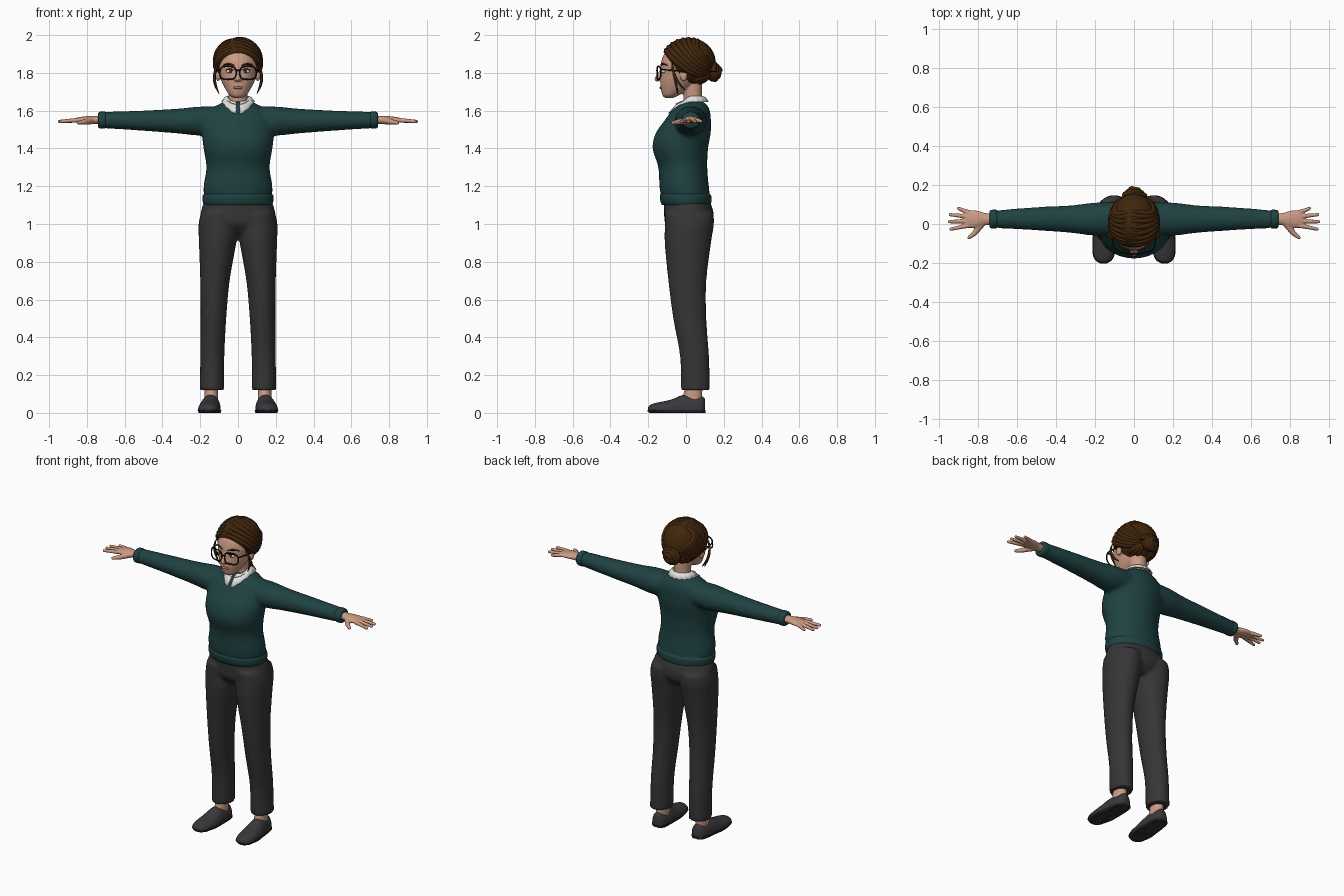
import bpy, bmesh
from math import sin, cos, pi, copysign
from mathutils import Vector, Matrix
from mathutils.geometry import interpolate_bezier

old = bpy.data.objects.get("Cube")
if old:
    bpy.data.objects.remove(old, do_unlink=True)


def material(name, *rgb):
    m = bpy.data.materials.new(name)
    m.use_nodes = True
    m.diffuse_color = (*rgb, 1)
    m.node_tree.nodes["Principled BSDF"].inputs["Base Color"].default_value = (*rgb, 1)
    return m


GREEN = material("dark green wool", .014, .054, .054)
GREY = material("charcoal cloth", .036, .036, .038)
SHOE = material("shoe grey", .04, .04, .044)
SOLE = material("sole black", .018, .018, .02)
SKIN = material("skin", .6, .33, .23)
HAIR = material("brown hair", .052, .019, .004)
WHITE = material("collar white", .75, .76, .74)
BLACK = material("frame black", .01, .008, .008)
LIP = material("lip pink", .45, .17, .14)
IRIS = material("iris brown", .08, .035, .015)
SIDES = (-1, 1)


def loft(bm, sections, axis, side=1, low=-9, high=9, sides=28, steps=5):
    """Skin ellipses (position, two centres, two radii) along an axis."""
    pts = [Vector(s) for s in sections]
    pts = [pts[0]] + pts + [pts[-1]]
    dense = []
    for a, b, c, d in zip(pts, pts[1:], pts[2:], pts[3:]):
        for k in range(steps):
            t = k / steps
            dense.append(b + ((c - a) * t + (2*a - 5*b + 4*c - d) * t**2
                              + (3*b - a - 3*c + d) * t**3) / 2)
    dense.append(pts[-1])
    rings = []
    for p, cu, cv, ru, rv in dense:
        ring = []
        for k in range(sides):
            a = 2 * pi * k / sides
            co = [cu + ru * cos(a), cv + rv * sin(a)]
            co.insert(axis, p)
            ring.append(bm.verts.new((co[0] * side, co[1], min(max(co[2], low), high))))
        rings.append(ring)
    for r, q in zip(rings, rings[1:]):
        for k in range(sides):
            n = (k + 1) % sides
            bm.faces.new((r[k], r[n], q[n], q[k]))
    bm.faces.new(rings[0])
    bm.faces.new(rings[-1])


def ball(bm, centre, radii):
    bmesh.ops.create_uvsphere(bm, u_segments=24, v_segments=16, radius=1,
                              matrix=Matrix.LocRotScale(Vector(centre), None, Vector(radii)))


def rod(bm, a, b, r1, r2):
    a, b = Vector(a), Vector(b)
    turn = (b - a).to_track_quat('Z', 'Y')
    bmesh.ops.create_cone(bm, cap_ends=True, segments=16, radius1=r1, radius2=r2,
                          depth=(b - a).length, matrix=Matrix.LocRotScale((a + b) / 2, turn, None))
    ball(bm, a, [r1] * 3)
    ball(bm, b, [r2] * 3)


def finish(name, bm, mat, voxel=0, smooth=4):
    """Make the object; a voxel size fuses its pieces into one skin."""
    bmesh.ops.recalc_face_normals(bm, faces=bm.faces[:])
    mesh = bpy.data.meshes.new(name)
    bm.to_mesh(mesh)
    bm.free()
    mesh.materials.append(mat)
    ob = bpy.data.objects.new(name, mesh)
    bpy.context.collection.objects.link(ob)
    bpy.ops.object.select_all(action='DESELECT')
    ob.select_set(True)
    bpy.context.view_layer.objects.active = ob
    bpy.ops.object.shade_smooth_by_angle(angle=.8)
    if voxel:
        m = ob.modifiers.new("fuse", 'REMESH')
        m.mode, m.voxel_size, m.use_smooth_shade = 'VOXEL', voxel, True
        ob.modifiers.new("soften", 'SMOOTH').iterations = smooth
    return ob


def tubes(name, paths, radius, mat, closed=False, taper=False):
    cu = bpy.data.curves.new(name, 'CURVE')
    cu.dimensions, cu.bevel_depth, cu.bevel_resolution = '3D', radius, 3
    cu.use_fill_caps = True
    for path in paths:
        sp = cu.splines.new('POLY')
        sp.points.add(len(path) - 1)
        sp.use_cyclic_u = closed
        for i, (pt, co) in enumerate(zip(sp.points, path)):
            pt.co = (*co, 1)
            pt.radius = max(.15, sin(pi * (i + .6) / len(path)) ** .5) if taper else 1
    cu.materials.append(mat)
    ob = bpy.data.objects.new(name, cu)
    bpy.context.collection.objects.link(ob)
    bpy.ops.object.select_all(action='DESELECT')
    ob.select_set(True)
    bpy.context.view_layer.objects.active = ob
    bpy.ops.object.convert(target='MESH')


def bend(a, b, c, d, n=14):
    return interpolate_bezier(Vector(a), Vector(b), Vector(c), Vector(d), n)


# Sweater: torso fused with both sleeves, then hem and cuffs
bm = bmesh.new()
loft(bm, [(1.13, 0, 0, .18, .13), (1.2, 0, -.01, .183, .131), (1.3, 0, -.017, .168, .13),
          (1.4, 0, -.03, .183, .147), (1.48, 0, -.015, .19, .146), (1.55, 0, .01, .18, .122),
          (1.6, 0, .025, .15, .102), (1.635, 0, .033, .1, .075), (1.65, 0, .035, .06, .05)], 2)
for s in SIDES:
    loft(bm, [(.06, .03, 1.55, .08, .07), (.2, .025, 1.545, .085, .077), (.32, .025, 1.545, .071, .066),
              (.5, .027, 1.547, .06, .054), (.7, .025, 1.55, .046, .044), (.735, .025, 1.55, .04, .04)], 0, s)
sweater = finish("sweater", bm, GREEN, .011, 8)
bm = bmesh.new()
loft(bm, [(1.1, 0, .002, .178, .127), (1.115, 0, 0, .186, .134), (1.145, 0, -.002, .188, .137),
          (1.16, 0, -.004, .18, .13)], 2, sides=48)
finish("sweater_hem", bm, GREEN)
for s in SIDES:
    bm = bmesh.new()
    loft(bm, [(.7, .025, 1.55, .042, .04), (.708, .025, 1.55, .048, .045),
              (.732, .025, 1.55, .047, .044), (.74, .025, 1.55, .04, .037)], 0, s)
    finish("left_cuff" if s > 0 else "right_cuff", bm, GREEN)

# Trousers
bm = bmesh.new()
loft(bm, [(.95, 0, .015, .12, .08), (1, 0, .015, .19, .125), (1.06, 0, .015, .198, .131),
          (1.12, 0, .005, .18, .122)], 2)
for s in SIDES:
    loft(bm, [(.12, .138, .05, .064, .077), (.3, .136, .045, .064, .077), (.5, .13, .02, .068, .088),
              (.7, .122, .007, .078, .101), (.9, .108, .01, .099, .123), (1, .104, .018, .105, .13),
              (1.06, .1, .016, .095, .13)], 2, s)
finish("trousers", bm, GREY, .011, 4)

# Feet and shoes
for s in SIDES:
    side = "left" if s > 0 else "right"
    bm = bmesh.new()
    loft(bm, [(.03, .142, .03, .036, .055), (.09, .141, .035, .036, .05), (.2, .14, .05, .035, .04)], 2, s)
    finish(side + "_ankle", bm, SKIN)
    for part, mat, grow, high in (("_shoe", SHOE, 0, 9), ("_sole", SOLE, .003, .014)):
        bm = bmesh.new()
        loft(bm, [(-.2 - grow, .156, .02, .015, .012), (-.185, .156, .02, .04 + grow, .025),
                  (-.15, .155, .02, .054 + grow, .035), (-.08, .151, .02, .059 + grow, .05),
                  (-.01, .146, .02, .054 + grow, .076), (.05, .143, .02, .049 + grow, .068),
                  (.085, .141, .02, .04 + grow, .068), (.1 + grow, .14, .02, .022, .055)],
             1, s, 0, high)
        finish(side + part, bm, mat)

# Hands
for s in SIDES:
    bm = bmesh.new()
    loft(bm, [(.69, .025, 1.55, .028, .025), (.76, .025, 1.551, .031, .021), (.8, .024, 1.552, .043, .019),
              (.85, .026, 1.55, .046, .014), (.865, .026, 1.549, .04, .011)], 0, s)
    for base, x, y in ((-.008, .938, -.026), (.015, .946, .012), (.038, .942, .048), (.06, .9, .08)):
        rod(bm, (s * .85, base, 1.55), (s * x, y, 1.543), .0125, .0085)
    rod(bm, (s * .775, .01, 1.548), (s * .815, -.045, 1.54), .02, .014)
    rod(bm, (s * .815, -.045, 1.54), (s * .845, -.07, 1.536), .014, .009)
    finish("left_hand" if s > 0 else "right_hand", bm, SKIN, .004, 2)

# Head with neck, nose and ears
bm = bmesh.new()
loft(bm, [(1.667, 0, -.09, .02, .02), (1.682, 0, -.08, .045, .045), (1.72, 0, -.053, .07, .081),
          (1.76, 0, -.035, .089, .101), (1.8, 0, -.02, .1, .115), (1.85, 0, -.01, .108, .123),
          (1.9, 0, 0, .1, .116), (1.94, 0, .005, .08, .088), (1.96, 0, .005, .03, .04)], 2)
loft(bm, [(1.58, 0, .04, .055, .055), (1.66, 0, .037, .05, .05), (1.76, 0, .03, .055, .055)], 2)
rod(bm, (0, -.126, 1.82), (0, -.153, 1.768), .008, .014)
for s in SIDES:
    ball(bm, (s * .012, -.142, 1.765), (.01, .01, .009))
    ball(bm, (s * .106, -.012, 1.785), (.012, .02, .03))
finish("head", bm, SKIN, .005, 3)

# Face details
for s in SIDES:
    side = "left" if s > 0 else "right"
    bm = bmesh.new()
    ball(bm, (s * .042, -.117, 1.808), (.02, .014, .01))
    finish(side + "_eye", bm, WHITE)
    bm = bmesh.new()
    ball(bm, (s * .041, -.127, 1.808), (.009, .006, .009))
    finish(side + "_iris", bm, IRIS)
bm = bmesh.new()
ball(bm, (0, -.129, 1.722), (.025, .012, .008))
finish("lips", bm, LIP)
tubes("eyebrows", [bend((s * .018, -.134, 1.838), (s * .035, -.132, 1.848), (s * .06, -.118, 1.852),
                        (s * .08, -.097, 1.838)) for s in SIDES], .005, HAIR, taper=True)
tubes("eyelashes", [bend((s * .022, -.13, 1.812), (s * .035, -.134, 1.823), (s * .052, -.128, 1.823),
                         (s * .066, -.114, 1.812)) for s in SIDES], .003, BLACK, taper=True)


# Glasses: rounded rims, bridge and temples
def rim(s):
    path = []
    for k in range(32):
        c, d = cos(pi * k / 16), sin(pi * k / 16)
        x = s * .053 + .043 * copysign(abs(c) ** .7, c)
        path.append((x, -.152 + 2 * x * x, 1.8 + .035 * copysign(abs(d) ** .7, d)))
    return path


tubes("glasses_rims", [rim(s) for s in SIDES], .0042, BLACK, closed=True)
tubes("glasses_bridge", [bend((-.011, -.151, 1.808), (-.005, -.156, 1.815), (.005, -.156, 1.815),
                              (.011, -.151, 1.808))], .004, BLACK)
tubes("glasses_temples", [bend((s * .095, -.134, 1.815), (s * .112, -.11, 1.817), (s * .115, -.05, 1.815),
                               (s * .113, .01, 1.8)) for s in SIDES], .004, BLACK)

# Shirt collar: open at the front, scalloped edge, resting on the sweater
bm = bmesh.new()
rows = []
for k in range(61):
    u = k / 60
    a = .12 + u * (2 * pi - .24)
    f = max(0, cos(a)) ** 2
    edge = 1 + .05 * (k % 4 in (1, 2))
    rows.append([bm.verts.new((r * sin(a), .032 - (r + .03 * f * w) * cos(a), z - drop * f))
                 for r, w, z, drop in ((.058, 0, 1.63, .03), (.059, 0, 1.678, .045),
                                       (.072, .5, 1.67, .055), (.085 * edge, 1, 1.648, .07))])
for p, q in zip(rows, rows[1:]):
    for j in range(3):
        bm.faces.new((p[j], p[j + 1], q[j + 1], q[j]))
collar = finish("shirt_collar", bm, WHITE)
wrap = collar.modifiers.new("rest", 'SHRINKWRAP')
wrap.target, wrap.wrap_mode, wrap.offset = sweater, 'OUTSIDE', .006
collar.modifiers.new("thickness", 'SOLIDIFY').thickness = .005

# Hair: cap cut along the hairline, swept locks, bun and loose wisps
CENTRE, SIZE = Vector((0, .012, 1.857)), Vector((.122, .145, .13))
bm = bmesh.new()
ball(bm, CENTRE, SIZE)
bmesh.ops.bisect_plane(bm, geom=bm.verts[:] + bm.edges[:] + bm.faces[:], plane_co=(0, -.13, 1.925),
                       plane_no=(0, .8, .6), clear_inner=True)
cap = finish("hair_cap", bm, HAIR)
cap.modifiers.new("thickness", 'SOLIDIFY').thickness = .015


def on_cap(p):
    d = p - CENTRE
    return CENTRE + d * .96 / Vector([a / b for a, b in zip(d, SIZE)]).length


locks = []
for s in SIDES:
    for i in range(8):
        t = i / 7
        locks.append(bend((-.03, -.125 + .2 * t, 1.935 + .06 * t), (s * .13, -.11 + .15 * t, 1.93 + .03 * t),
                          (s * .15, .06, 1.72 + .2 * t), (s * .03, .15, 1.8 + .03 * t), 20))
    for i in range(3):
        locks.append(bend((s * (.03 + .03 * i), .06 - .01 * i, 1.735), (s * (.04 + .03 * i), .1, 1.75),
                          (s * .05, .14, 1.78), (s * .02, .15, 1.8)))
tubes("hair_locks", [[on_cap(p) for p in path] for path in locks], .017, HAIR, taper=True)

bm = bmesh.new()
ball(bm, (0, .145, 1.805), (.055, .04, .052))
finish("hair_bun", bm, HAIR)
coil = []
for k in range(60):
    t = k / 59
    a, r = 5 * pi * t, .046 - .036 * t
    coil.append((1.1 * r * cos(a), .142 + .034 * t, 1.805 + r * sin(a)))
tubes("hair_bun_coil", [coil], .019, HAIR)
tubes("hair_wisps", [bend((s * .1, -.075, 1.86), (s * .135, -.07, 1.8), (s * .13, -.05, 1.75),
                          (s * (.1 + .012 * j), -.045 + .04 * j, 1.69 + .02 * j))
                     for s in SIDES for j in (0, 1)], .007, HAIR, taper=True)
